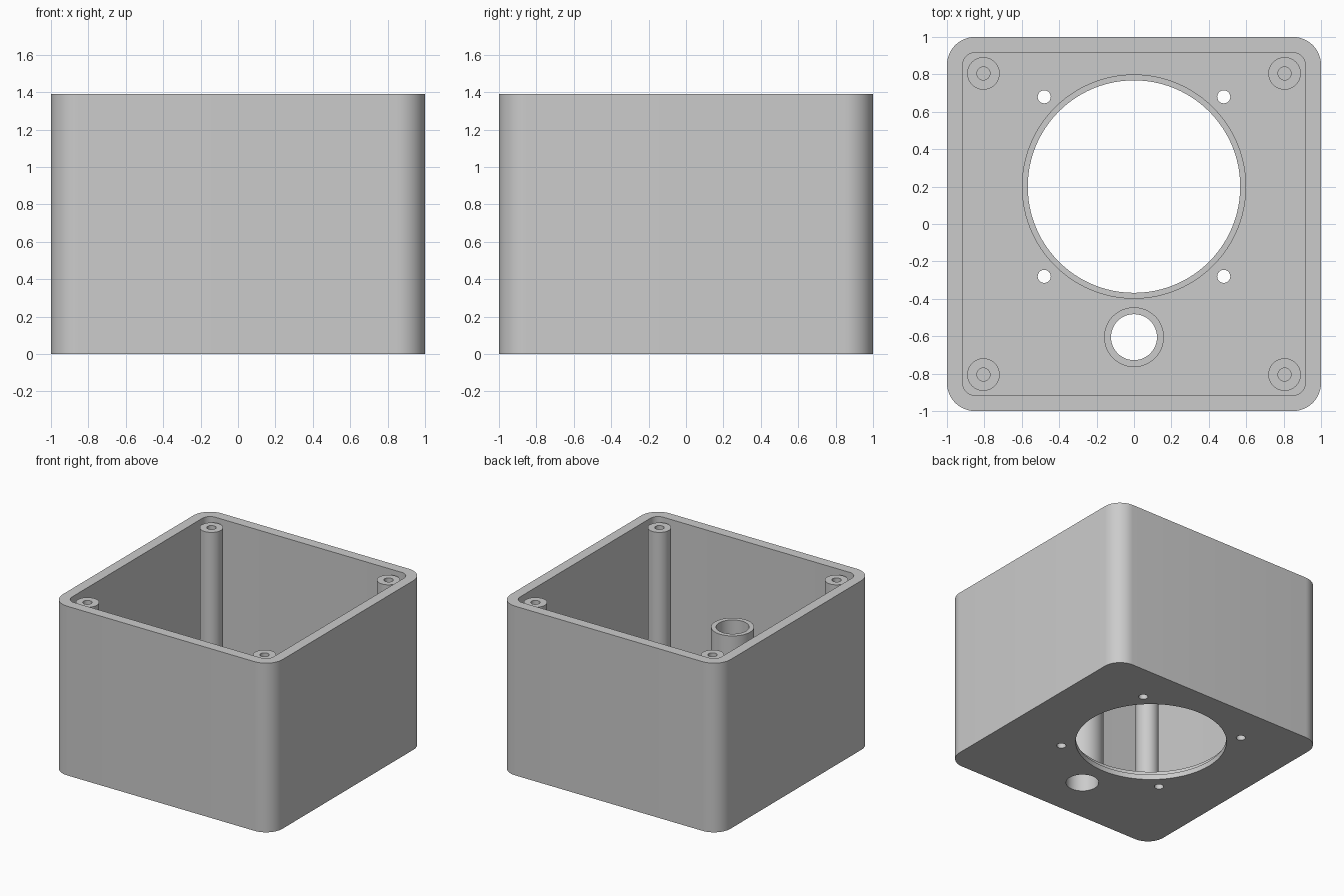
import bpy, math

if "Cube" in bpy.data.objects:
    bpy.data.objects.remove(bpy.data.objects["Cube"])

H, WALL, FLOOR = 1.39, 0.083, 0.083

grey = bpy.data.materials.new("light grey plastic")
grey.diffuse_color = (0.6, 0.6, 0.6, 1)
grey.use_nodes = True
grey.node_tree.nodes["Principled BSDF"].inputs["Base Color"].default_value = grey.diffuse_color


def mesh_object(name, verts, faces):
    me = bpy.data.meshes.new(name)
    me.from_pydata(verts, [], faces)
    me.materials.append(grey)
    ob = bpy.data.objects.new(name, me)
    bpy.context.collection.objects.link(ob)
    return ob


def rounded_block(name, half, radius, z0, z1, steps=12):
    ring = []
    for q, (sx, sy) in enumerate([(1, 1), (-1, 1), (-1, -1), (1, -1)]):
        for i in range(steps + 1):
            a = math.pi / 2 * (q + i / steps)
            ring.append((sx * (half - radius) + radius * math.cos(a),
                         sy * (half - radius) + radius * math.sin(a)))
    n = len(ring)
    verts = [(x, y, z) for z in (z0, z1) for x, y in ring]
    faces = [(i, (i + 1) % n, n + (i + 1) % n, n + i) for i in range(n)]
    faces += [tuple(range(n))[::-1], tuple(range(n, 2 * n))]
    return mesh_object(name, verts, faces)


def lathe(name, profile, x, y, n=48):
    """Spin (radius, z) points around an upright axis; radius 0 closes the end."""
    verts, faces, rows = [], [], []
    for r, z in profile:
        start = len(verts)
        count = n if r else 1
        verts += [(x + r * math.cos(math.tau * i / n),
                   y + r * math.sin(math.tau * i / n), z) for i in range(count)]
        rows.append([start + i % count for i in range(n)])
    for a, b in zip(rows, rows[1:]):
        for i in range(n):
            j = (i + 1) % n
            f = (a[i], a[j], b[j], b[i])
            faces.append(tuple(dict.fromkeys(f)))
    return mesh_object(name, verts, faces)


def cylinder(name, r, z0, z1, x, y, n=48):
    return lathe(name, [(0, z0), (r, z0), (r, z1), (0, z1)], x, y, n)


def smooth(ob):
    bpy.ops.object.select_all(action='DESELECT')
    ob.select_set(True)
    bpy.context.view_layer.objects.active = ob
    bpy.ops.object.shade_smooth_by_angle(angle=math.radians(30))


# Open-topped case with rounded corners
case = rounded_block("case", 1.0, 0.15, 0, H)
cutters = [rounded_block("cavity_cutter", 1 - WALL, 0.07, FLOOR, H + 0.2)]

# Large opening with a stepped seat on the inside of the floor
cutters.append(cylinder("opening_cutter", 0.568, -0.1, 0.2, 0, 0.2, 96))
cutters.append(cylinder("seat_cutter", 0.597, 0.042, 0.22, 0, 0.2, 96))

# Four mounting holes and the hole below the round boss
for sx in (-1, 1):
    for sy in (-1, 1):
        cutters.append(cylinder("mount_hole_cutter", 0.035, -0.1, 0.2,
                                0.48 * sx, 0.2 + 0.48 * sy, 24))
cutters.append(cylinder("boss_hole_cutter", 0.123, -0.1, 0.2, 0, -0.605))

for c in cutters:
    m = case.modifiers.new(c.name, 'BOOLEAN')
    m.operation, m.solver, m.object = 'DIFFERENCE', 'EXACT', c
bpy.context.view_layer.objects.active = case
for m in list(case.modifiers):
    bpy.ops.object.modifier_apply(modifier=m.name)
for c in cutters:
    bpy.data.objects.remove(c)
smooth(case)

# Round boss standing on the floor
smooth(lathe("round_boss", [(0.16, FLOOR), (0.16, 0.835), (0.123, 0.835),
                            (0.123, FLOOR)], 0, -0.605))

# Corner screw posts with blind holes
for sx in (-1, 1):
    for sy in (-1, 1):
        smooth(lathe("screw_post", [(0.087, FLOOR), (0.087, 1.36), (0.035, 1.36),
                                    (0.035, 0.95), (0, 0.95)],
                     0.805 * sx, 0.805 * sy))
